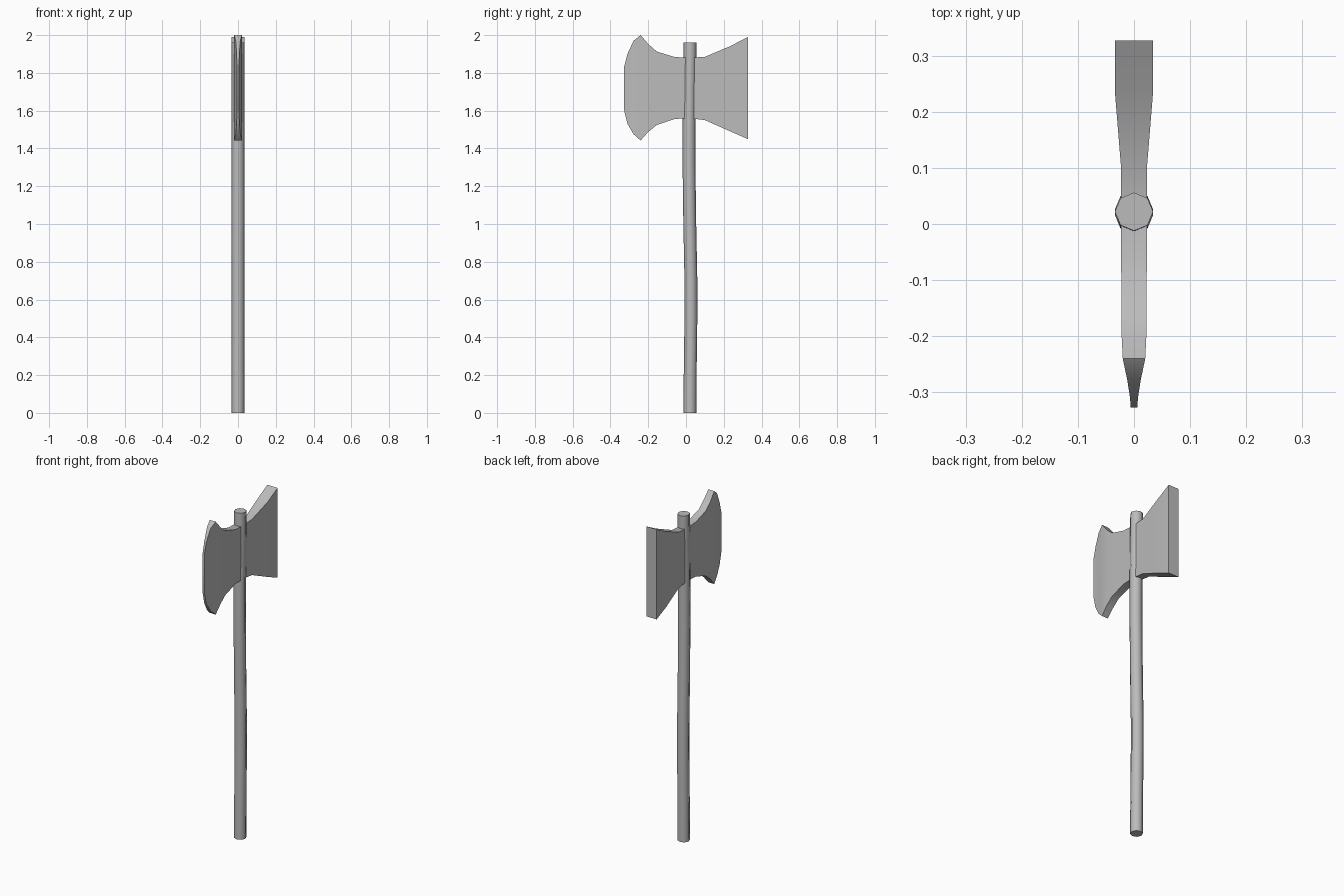
import bpy, bmesh, math

cube = bpy.data.objects.get("Cube")
if cube:
    bpy.data.objects.remove(cube, do_unlink=True)

grey = bpy.data.materials.new("plain_grey")
grey.use_nodes = True
colour = (0.5, 0.5, 0.5, 1)
grey.diffuse_color = colour
grey.node_tree.nodes["Principled BSDF"].inputs["Base Color"].default_value = colour


def loft(name, rings, angle):
    """Skin a row of equal-sized point rings and cap both ends."""
    bm = bmesh.new()
    rows = [[bm.verts.new(p) for p in ring] for ring in rings]
    count = len(rows[0])
    for a, b in zip(rows, rows[1:]):
        for i in range(count):
            j = (i + 1) % count
            bm.faces.new((a[i], a[j], b[j], b[i]))
    bm.faces.new(rows[0])
    bm.faces.new(rows[-1])
    bmesh.ops.recalc_face_normals(bm, faces=bm.faces)
    mesh = bpy.data.meshes.new(name)
    bm.to_mesh(mesh)
    bm.free()
    mesh.materials.append(grey)
    obj = bpy.data.objects.new(name, mesh)
    bpy.context.collection.objects.link(obj)
    bpy.ops.object.select_all(action="DESELECT")
    obj.select_set(True)
    bpy.context.view_layer.objects.active = obj
    bpy.ops.object.shade_smooth_by_angle(angle=math.radians(angle))
    return obj


def octagon(y, z, radius=0.034):
    steps = [math.tau * i / 8 for i in range(8)]
    return [(radius * math.sin(a), y + radius * math.cos(a), z) for a in steps]


def section(y, top, bottom, half):
    return [(-half, y, bottom), (half, y, bottom), (half, y, top), (-half, y, top)]


# Slightly bowed eight-sided handle: (y centre, height)
bow = [(0.021, 0), (0.022, 0.2), (0.026, 0.5), (0.026, 0.7), (0.02, 1.0),
       (0.016, 1.3), (0.016, 1.5), (0.022, 1.96)]
loft("handle", [octagon(y, z) for y, z in bow], 50)

# Flared blade in front, through the handle: (y, top, bottom, half thickness)
blade = [(-0.327, 1.835, 1.6, 0.006), (-0.31, 1.9, 1.53, 0.007),
         (-0.278, 1.97, 1.476, 0.012), (-0.24, 2.0, 1.442, 0.02),
         (-0.2, 1.953, 1.487, 0.022), (-0.155, 1.913, 1.524, 0.022),
         (-0.06, 1.884, 1.556, 0.023), (0.02, 1.88, 1.56, 0.023)]
loft("front_blade", [section(*s) for s in blade], 30)

# Blunt wedge at the back, widening outwards
wedge = [(0.02, 1.88, 1.56, 0.023), (0.1, 1.885, 1.55, 0.023),
         (0.235, 1.942, 1.49, 0.034), (0.327, 1.99, 1.45, 0.034)]
loft("back_wedge", [section(*s) for s in wedge], 30)
